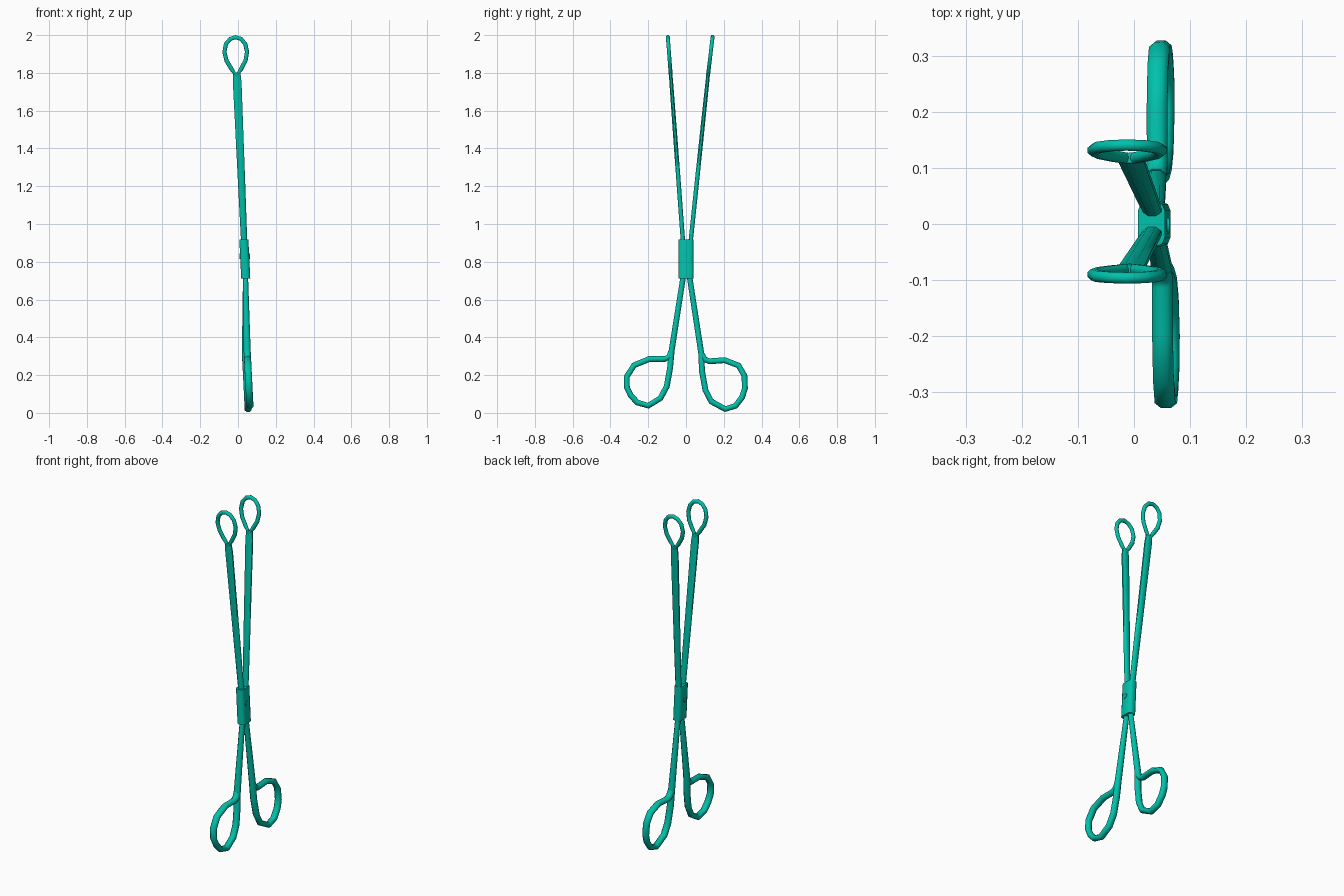
import bpy, bmesh, math
from mathutils import Vector

if "Cube" in bpy.data.objects:
    bpy.data.objects.remove(bpy.data.objects["Cube"])

teal = bpy.data.materials.new("teal")
teal.diffuse_color = (0.0, 0.54, 0.41, 1)
teal.use_nodes = True
teal.node_tree.nodes["Principled BSDF"].inputs["Base Color"].default_value = teal.diffuse_color


def finish(bm, name, angle=60):
    bmesh.ops.recalc_face_normals(bm, faces=bm.faces)
    mesh = bpy.data.meshes.new(name)
    bm.to_mesh(mesh)
    bm.free()
    ob = bpy.data.objects.new(name, mesh)
    bpy.context.collection.objects.link(ob)
    mesh.materials.append(teal)
    bpy.ops.object.select_all(action='DESELECT')
    ob.select_set(True)
    bpy.context.view_layer.objects.active = ob
    bpy.ops.object.shade_smooth_by_angle(angle=math.radians(angle))
    return ob


def sweep(name, path, ref, sizes, sides=8, closed=False):
    """Sweep an oval along path; sizes = (half width along ref, half thickness)."""
    bm = bmesh.new()
    pts = [Vector(p) for p in path]
    n = len(pts)
    s = 1 / math.cos(math.pi / sides)
    rings = []
    for i, p in enumerate(pts):
        a = pts[(i - 1) % n] if closed or i > 0 else p
        b = pts[(i + 1) % n] if closed or i < n - 1 else p
        t = (b - a).normalized()
        u = Vector(ref)
        u = (u - t * u.dot(t)).normalized()
        v = t.cross(u)
        w, h = sizes[i]
        ring = []
        for k in range(sides):
            ang = 2 * math.pi * (k + 0.5) / sides
            ring.append(bm.verts.new(p + u * w * s * math.cos(ang) + v * h * s * math.sin(ang)))
        rings.append(ring)
    for i in range(n if closed else n - 1):
        r, q = rings[i], rings[(i + 1) % n]
        for k in range(sides):
            m = (k + 1) % sides
            bm.faces.new((r[k], r[m], q[m], q[k]))
    if not closed:
        bm.faces.new(rings[0])
        bm.faces.new(rings[-1])
    return finish(bm, name)


# Teardrop outline of the jaw loops in (x, z)
LOOP = [(-0.008, 1.785), (-0.034, 1.82), (-0.061, 1.865), (-0.072, 1.91),
        (-0.064, 1.953), (-0.042, 1.979), (-0.014, 1.989), (0.016, 1.980),
        (0.038, 1.954), (0.048, 1.912), (0.040, 1.866), (0.016, 1.82)]

# Handle paths in (y, z): shank, round the finger ring and back to the shank
HANDLES = {
    "left": [(-0.008, 0.76), (-0.018, 0.70), (-0.076, 0.33), (-0.084, 0.24),
             (-0.102, 0.14), (-0.135, 0.078), (-0.200, 0.038), (-0.258, 0.055),
             (-0.292, 0.092), (-0.313, 0.135), (-0.313, 0.193), (-0.275, 0.252),
             (-0.195, 0.285), (-0.112, 0.285), (-0.090, 0.296), (-0.078, 0.325)],
    "right": [(0.012, 0.76), (0.022, 0.70), (0.080, 0.32), (0.085, 0.22),
              (0.103, 0.12), (0.134, 0.060), (0.208, 0.020), (0.262, 0.037),
              (0.297, 0.083), (0.312, 0.130), (0.309, 0.198), (0.278, 0.251),
              (0.205, 0.279), (0.125, 0.273), (0.100, 0.282), (0.084, 0.31)],
}
# Upper arm: y at the hinge, at z = 1.79 and at z = 2; x shift of the handle
ARMS = {"left": (-0.017, -0.081, -0.097, 0.005), "right": (0.026, 0.117, 0.142, -0.005)}

for side, (y0, y1, y2, dx) in ARMS.items():
    # Tapered upper shaft
    path, sizes = [], []
    for z, w, h in [(0.86, 0.016, 0.0115), (1.2, 0.019, 0.0115), (1.5, 0.021, 0.011),
                    (1.75, 0.023, 0.010), (1.80, 0.019, 0.009)]:
        f = (z - 0.92) / 0.87
        path.append((0.032 - 0.038 * f, y0 + (y1 - y0) * f, z))
        sizes.append((w, h))
    sweep(side + "_upper_shaft", path, (1, 0, 0), sizes)

    # Open jaw loop
    path = [(x, y1 + (y2 - y1) * (z - 1.79) / 0.21, z) for x, z in LOOP]
    sweep(side + "_jaw_loop", path, (0, 1, 0), [(0.010, 0.011)] * len(path), closed=True)

    # Lower shank and finger ring
    path, sizes = [], []
    for i, (y, z) in enumerate(HANDLES[side]):
        if i < 2:
            path.append((0.040, y, z))
            sizes.append((0.014, 0.0145))
        else:
            path.append((0.0435 + dx + 0.05 * (0.33 - z), y, z))
            sizes.append((0.0185, 0.0155))
    sweep(side + "_finger_ring", path, (1, 0, 0), sizes)

# Box joint, leaning along with the shafts
bm = bmesh.new()
bmesh.ops.create_cube(bm, size=1)
for v in bm.verts:
    z = 0.815 + v.co.z * 0.208
    v.co = (0.036 - v.co.z * 0.010 + v.co.x * 0.048, v.co.y * 0.080, z)
upright = [e for e in bm.edges if abs(e.verts[0].co.z - e.verts[1].co.z) > 0.1]
bmesh.ops.bevel(bm, geom=upright, offset=0.016, segments=2, profile=0.5, affect='EDGES')
finish(bm, "box_joint", 50)

# Pivot screw
bpy.ops.mesh.primitive_cylinder_add(vertices=12, radius=0.014, depth=0.056,
                                    location=(0.035, -0.003, 0.83),
                                    rotation=(0, math.pi / 2, 0))
screw = bpy.context.object
screw.name = "pivot_screw"
screw.data.materials.append(teal)
bpy.ops.object.shade_smooth_by_angle(angle=math.radians(35))
